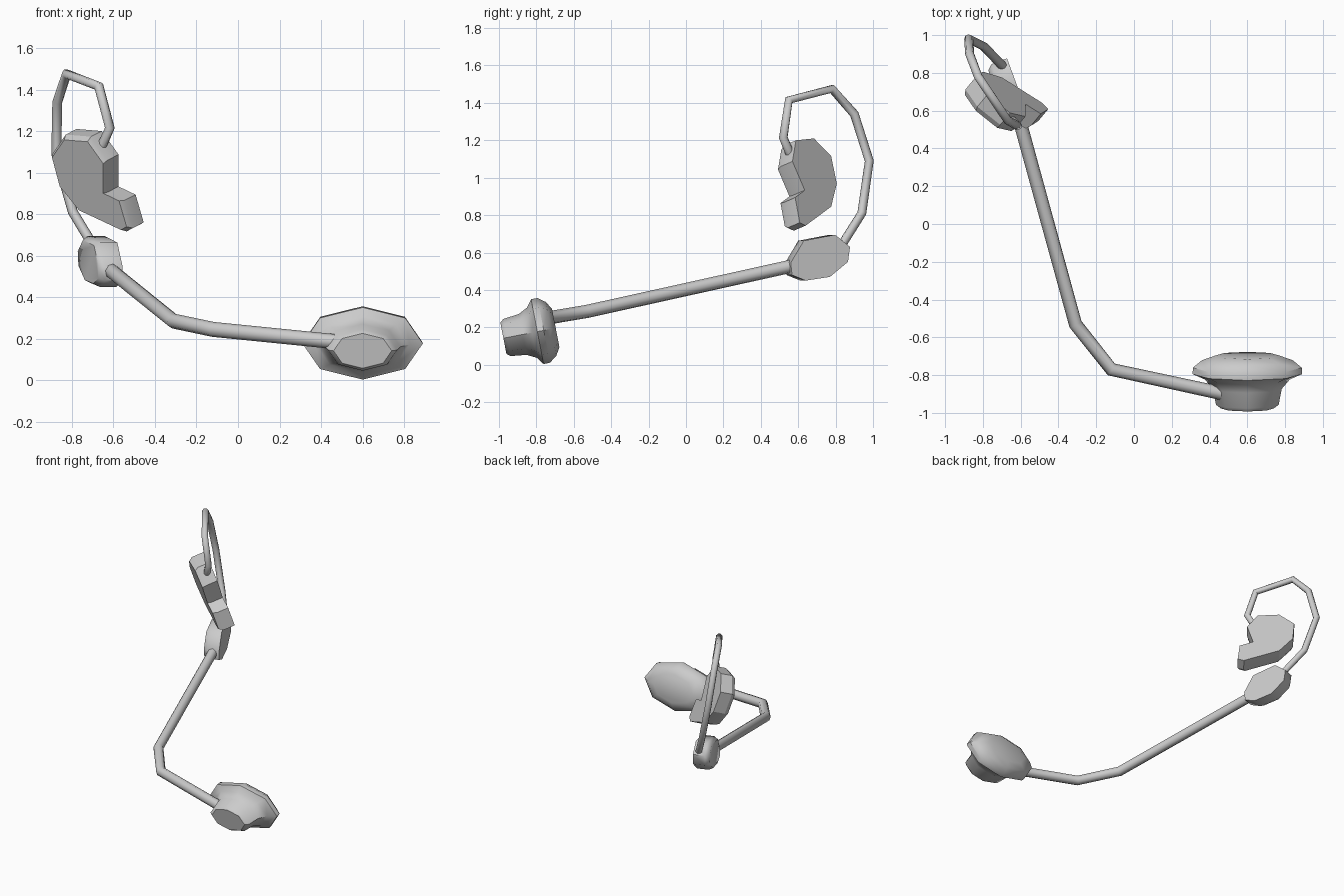
import bpy, bmesh, math
from mathutils import Vector

cube = bpy.data.objects.get("Cube")
if cube:
    bpy.data.objects.remove(cube, do_unlink=True)

GREY = (0.6, 0.6, 0.6, 1)
mat = bpy.data.materials.new("light grey plastic")
mat.use_nodes = True
mat.diffuse_color = GREY
mat.node_tree.nodes["Principled BSDF"].inputs["Base Color"].default_value = GREY


def add_object(name, mesh, angle):
    """Link a mesh, colour it and smooth the edges below the angle."""
    obj = bpy.data.objects.new(name, mesh)
    bpy.context.collection.objects.link(obj)
    mesh.materials.clear()
    mesh.materials.append(mat)
    bpy.ops.object.select_all(action='DESELECT')
    obj.select_set(True)
    bpy.context.view_layer.objects.active = obj
    bpy.ops.object.shade_smooth_by_angle(angle=math.radians(angle))
    return obj


def loft(name, rings, angle):
    """Skin a list of matching rings and close both ends."""
    bm = bmesh.new()
    loops = [[bm.verts.new(p) for p in ring] for ring in rings]
    n = len(loops[0])
    for a, b in zip(loops, loops[1:]):
        for i in range(n):
            j = (i + 1) % n
            bm.faces.new((a[i], a[j], b[j], b[i]))
    bm.faces.new(loops[0])
    bm.faces.new(loops[-1])
    bmesh.ops.recalc_face_normals(bm, faces=bm.faces)
    mesh = bpy.data.meshes.new(name)
    bm.to_mesh(mesh)
    bm.free()
    return add_object(name, mesh, angle)


def plate(name, outline, normal, depth, inset, angle):
    """Thicken an outline backwards along its normal, with a chamfered rear."""
    normal = Vector(normal).normalized()
    face = [Vector(p) for p in outline]
    centre = sum(face, Vector()) / len(face)
    steps = [(0, 1), (0.75, 1), (1, inset)]
    rings = [[centre + (p - centre) * s - normal * depth * t for p in face] for t, s in steps]
    return loft(name, rings, angle)


def tube(name, points, radius):
    """Sweep an eight-sided tube along a path."""
    curve = bpy.data.curves.new(name, 'CURVE')
    curve.dimensions = '3D'
    curve.bevel_depth = radius
    curve.bevel_resolution = 2
    curve.use_fill_caps = True
    spline = curve.splines.new('POLY')
    spline.points.add(len(points) - 1)
    for point, co in zip(spline.points, points):
        point.co = (*co, 1)
    temp = bpy.data.objects.new(name + "_path", curve)
    bpy.context.collection.objects.link(temp)
    graph = bpy.context.evaluated_depsgraph_get()
    mesh = bpy.data.meshes.new_from_object(temp.evaluated_get(graph))
    bpy.data.objects.remove(temp, do_unlink=True)
    return add_object(name, mesh, 50)


# Microphone: flattened octagonal rings along a tilted axis
axis = Vector((0, 0.98, 0.19)).normalized()
up = Vector((0, -axis.z, axis.y))
middle = Vector((0.6, -0.78, 0.18))
profile = [(-0.2, 0.14), (-0.18, 0.166), (-0.095, 0.182), (-0.044, 0.225),
           (-0.015, 0.29), (0.02, 0.288), (0.06, 0.24), (0.085, 0.17)]
rings = []
for t, r in profile:
    rings.append([middle + axis * t + Vector((r * math.cos(a), 0, 0)) + up * 0.61 * r * math.sin(a)
                  for a in (k * math.pi / 4 for k in range(8))])
loft("microphone", rings, 42)

# Boom from the microphone to the hinge
tube("boom", [(0.48, -0.9, 0.185), (-0.12, -0.77, 0.245), (-0.31, -0.53, 0.285),
              (-0.62, 0.6, 0.535)], 0.036)

# Hinge disc, lying in a vertical plane turned slightly from the side
hinge = [(0.797, 0.695), (0.877, 0.63), (0.866, 0.55), (0.77, 0.47),
         (0.64, 0.45), (0.567, 0.48), (0.56, 0.545), (0.63, 0.663)]
plate("hinge", [(-0.555 - 0.37 * (y - 0.56), y, z) for y, z in hinge],
      (1, 0.37, 0), 0.115, 0.86, 55)

# Ear hook rising from the hinge and curling over to the earpiece
tube("ear_hook", [(-0.68, 0.82, 0.62), (-0.795, 0.94, 0.81), (-0.875, 0.98, 1.09),
                  (-0.87, 0.9, 1.34), (-0.825, 0.78, 1.475), (-0.67, 0.55, 1.415),
                  (-0.617, 0.52, 1.215), (-0.655, 0.555, 1.13)], 0.024)

# Kidney-shaped earpiece on a leaning plane
ear = [(-0.777, 1.21), (-0.656, 1.2), (-0.575, 1.087), (-0.575, 0.933), (-0.493, 0.894),
       (-0.454, 0.76), (-0.484, 0.744), (-0.7, 0.845), (-0.8, 0.968), (-0.84, 1.118)]
plate("earpiece", [(x, 0.588 - 0.829 * (x + 0.656) - 0.427 * (z - 1.2), z) for x, z in ear],
      (0.829, 1, 0.427), 0.115, 0.93, 25)
